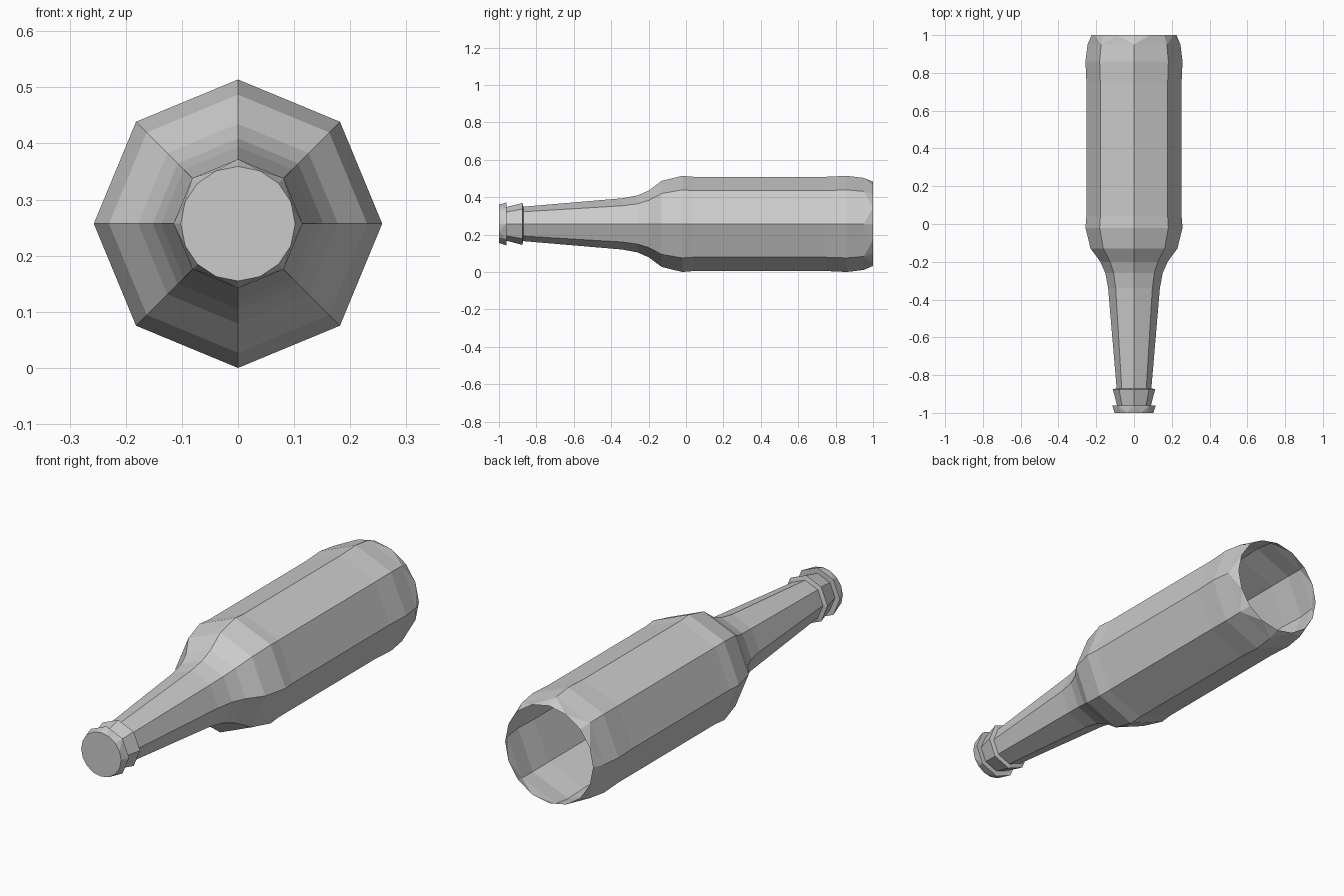
import bpy, bmesh, math

if "Cube" in bpy.data.objects:
    bpy.data.objects.remove(bpy.data.objects["Cube"])

CZ = 0.257  # height of the bottle axis, which runs along y


def ring(bm, y, r, n=8):
    return [bm.verts.new((r * math.sin(2 * math.pi * i / n), y,
                          CZ + r * math.cos(2 * math.pi * i / n))) for i in range(n)]


def bridge(bm, a, b):
    n = len(a)
    for i in range(n):
        bm.faces.new((a[i], a[(i + 1) % n], b[(i + 1) % n], b[i]))


def bridge_to_round(bm, octo, rim):
    # three triangles per side join 8 corners to 16
    for i in range(8):
        o0, o1 = octo[i], octo[(i + 1) % 8]
        c0, c1, c2 = (rim[(2 * i + k) % 16] for k in range(3))
        bm.faces.new((o0, c1, c0))
        bm.faces.new((o0, o1, c1))
        bm.faces.new((o1, c2, c1))


def build(name, profile, rim, end, capped):
    bm = bmesh.new()
    rings = [ring(bm, y, r) for y, r in profile]
    for a, b in zip(rings, rings[1:]):
        bridge(bm, a, b)
    round_rim = ring(bm, *rim, n=16)
    bridge_to_round(bm, rings[end], round_rim)
    if capped:
        bm.faces.new(round_rim)
    bmesh.ops.recalc_face_normals(bm, faces=bm.faces)
    # make sure the shell faces outward
    bm.normal_update()
    total = sum(f.normal.x * f.calc_center_median().x
                + f.normal.z * (f.calc_center_median().z - CZ) for f in bm.faces)
    if total < 0:
        bmesh.ops.reverse_faces(bm, faces=bm.faces)
    me = bpy.data.meshes.new(name)
    bm.to_mesh(me)
    bm.free()
    ob = bpy.data.objects.new(name, me)
    bpy.context.collection.objects.link(ob)
    return ob


# Mouth: lip with round closed end, then a flared collar
build("mouth", [(-0.96, 0.115), (-0.96, 0.09), (-0.875, 0.112), (-0.87, 0.092)],
      (-1.0, 0.102), 0, True)

# Neck, shoulder and body, open at the base
build("bottle_body",
      [(-0.87, 0.092), (-0.34, 0.137), (-0.26, 0.152), (-0.2, 0.178), (-0.13, 0.23),
       (-0.02, 0.257), (0.04, 0.252), (0.75, 0.252), (0.86, 0.257), (0.95, 0.246)],
      (1.0, 0.225), -1, False)
